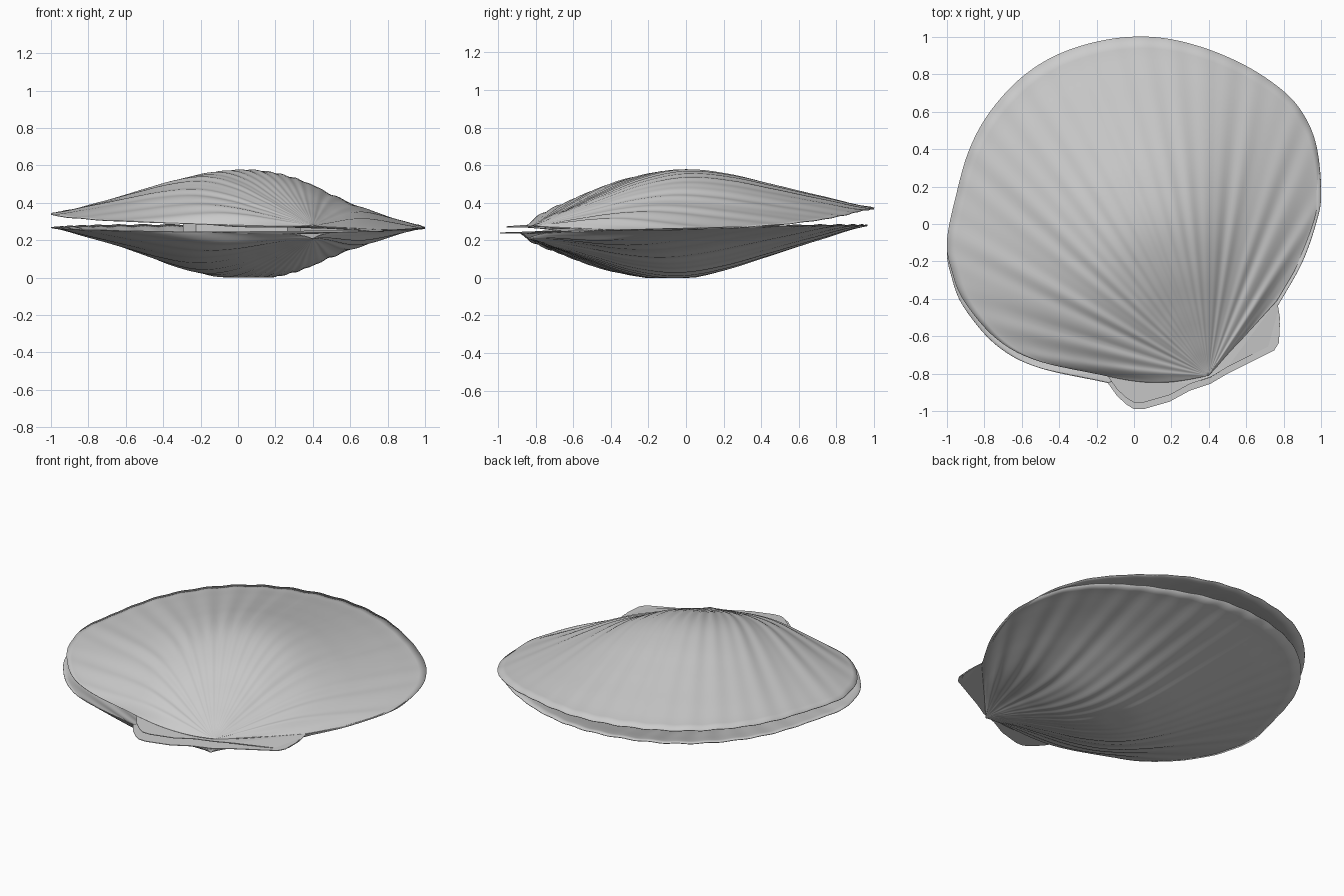
import bpy, bmesh, math
from mathutils import Vector

if "Cube" in bpy.data.objects:
    bpy.data.objects.remove(bpy.data.objects["Cube"])

# Rim of the fan from the right ear round the back to the left ear
RIM = [(.765, -.41), (.90, -.17), (.98, .06), (1, .2), (.975, .42), (.91, .58), (.80, .71),
       (.60, .845), (.35, .95), (.10, 1), (-.15, .985), (-.40, .91), (-.60, .785), (-.77, .60),
       (-.88, .40), (-.95, .16), (-1, -.09), (-.975, -.25), (-.91, -.41), (-.74, -.61),
       (-.52, -.73), (-.14, -.815)]
# Flat hinge ears, left to right
EARS = [(-.09, -.885), (-.04, -.93), (0, -.955), (.05, -.955), (.19, -.915), (.30, -.855),
        (.41, -.818), (.50, -.765), (.68, -.675), (.75, -.64), (.775, -.60), (.78, -.50)]
UMBO = Vector((.40, -.81))
# Dome height along a ray (0 umbo, 1 rim) and across the fan (degrees)
ALONG = [(0, .0), (.08, .23), (.18, .52), (.31, .85), (.44, 1), (.57, .88), (.73, .56), (.87, .26), (1, 0)]
ACROSS = [(48, 0), (54, .13), (62, .24), (72, .37), (81, .53), (95, .82), (106, .97), (117, 1),
          (135, .88), (150, .65), (163, .42), (172, .24), (181, 0)]


def spline(a, b, c, d, f):
    return .5 * (2*b + (c-a)*f + (2*a - 5*b + 4*c - d)*f*f + (3*b - a - 3*c + d)*f**3)


def lookup(table, x):
    x = min(max(x, table[0][0]), table[-1][0])
    for i in range(len(table) - 1):
        if x <= table[i+1][0]:
            f = (x - table[i][0]) / (table[i+1][0] - table[i][0])
            v = [table[min(max(k, 0), len(table)-1)][1] for k in range(i-1, i+3)]
            return spline(*v, f)


def rim_points(steps):
    p = [Vector(q) for q in RIM]
    p = [2*p[0] - p[1]] + p + [2*p[-1] - p[-2]]
    out = [spline(p[i-1], p[i], p[i+1], p[i+2], k/steps)
           for i in range(1, len(p)-2) for k in range(steps)]
    return out + [p[-2]]


def finish(bm, name, side, thick, smooth):
    if side < 0:
        bmesh.ops.reverse_faces(bm, faces=bm.faces[:])
    me = bpy.data.meshes.new(name)
    bm.to_mesh(me)
    bm.free()
    ob = bpy.data.objects.new(name, me)
    bpy.context.collection.objects.link(ob)
    m = ob.modifiers.new("thickness", 'SOLIDIFY')
    m.thickness = thick
    if smooth:
        bpy.ops.object.select_all(action='DESELECT')
        ob.select_set(True)
        bpy.context.view_layer.objects.active = ob
        bpy.ops.object.shade_smooth_by_angle(angle=math.radians(40))


def rim_plane(p, side):
    d = (p - UMBO).dot(Vector((-.44, .9)))
    if side > 0:
        return .272 + .056*d - .07*max(0, p.x - .4)
    return .237 + .023*d + .025*max(0, p.x - .4)


def build_valve(name, side, shift):
    rim, rows = rim_points(10), 36
    # Ribbed dome
    bm = bmesh.new()
    beak = .01 if side > 0 else .03
    tip = bm.verts.new((UMBO.x, UMBO.y + shift, rim_plane(UMBO, side) + side*beak))
    grid = []
    for r in range(1, rows + 1):
        t = (r / rows) ** 1.25
        row = []
        for q in rim:
            v = q - UMBO
            ang = math.degrees(math.atan2(v.y, v.x)) % 360
            p = UMBO + v*t
            # hinge side of the fan bows outward a little
            p.y -= .035 * math.sin(math.pi*t) * max(0, (ang - 164) / 16)
            flank = min(1, abs(ang - 112) / 60)
            wave = math.sin(math.radians(ang) * 72) * (1 - flank) * .003
            wave += math.sin(math.radians(ang) * 46) * flank * .005 * (1 - .8*t**5)
            ends = max(0, min(1, (ang - 48) / 8, (180 - ang) / 8))
            dome = lookup(ALONG, t) * max(0, lookup(ACROSS, ang))
            h = (.255 if side > 0 else .262)*dome + beak*(1-t)**8 + wave*ends*min(1, 2.5*t)
            z = max(0, rim_plane(p, side) + side*h)
            row.append(bm.verts.new((p.x, p.y + shift, z)))
        grid.append(row)
    for j in range(len(rim) - 1):
        bm.faces.new((tip, grid[0][j], grid[0][j+1]))
        for i in range(rows - 1):
            bm.faces.new((grid[i][j], grid[i+1][j], grid[i+1][j+1], grid[i][j+1]))
    finish(bm, name, side, .004, True)
    # Flat ears either side of the umbo
    bm = bmesh.new()
    outline = [UMBO, Vector(RIM[-1])] + [Vector(q) for q in EARS] + [Vector(RIM[0])]
    vs = [bm.verts.new((p.x, p.y + shift, rim_plane(p, side))) for p in outline]
    bm.faces.new(vs)
    bmesh.ops.triangulate(bm, faces=bm.faces[:])
    finish(bm, name + "_ears", side, .004, False)


build_valve("upper_valve", 1, 0)
build_valve("lower_valve", -1, -.035)

# Hidden block holding the two valves apart
bm = bmesh.new()
c, w = .25, .32
ring = [(-c, -w), (c, -w), (w, -c), (w, c), (c, w), (-c, w), (-w, c), (-w, -c)]
face = bm.faces.new([bm.verts.new((x*.98 + .02, y*.8 - .05, .16)) for x, y in ring])
ext = bmesh.ops.extrude_face_region(bm, geom=[face])
bmesh.ops.translate(bm, vec=(0, 0, .24), verts=[g for g in ext["geom"] if isinstance(g, bmesh.types.BMVert)])
bmesh.ops.recalc_face_normals(bm, faces=bm.faces[:])
me = bpy.data.meshes.new("inner_block")
bm.to_mesh(me)
bm.free()
bpy.context.collection.objects.link(bpy.data.objects.new("inner_block", me))
